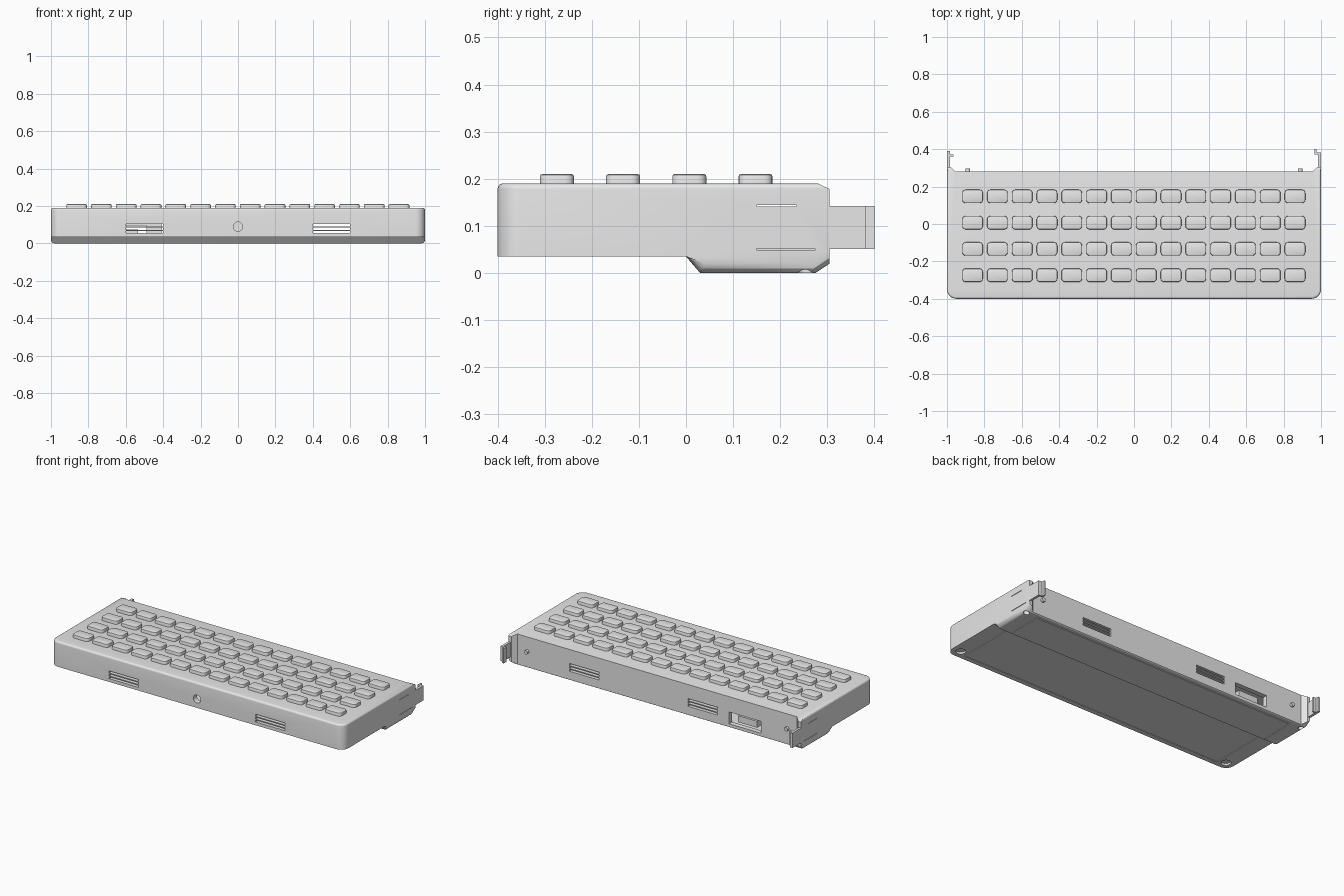
import bpy
import bmesh
import math
from mathutils import Matrix, Vector

cube = bpy.data.objects.get("Cube")
if cube:
    bpy.data.objects.remove(cube, do_unlink=True)

grey = bpy.data.materials.new("plain_grey")
grey.use_nodes = True
COLOUR = (0.8, 0.8, 0.8, 1)
grey.diffuse_color = COLOUR
grey.node_tree.nodes["Principled BSDF"].inputs["Base Color"].default_value = COLOUR


def finish(bm, name):
    """Turn a bmesh into a named grey object."""
    bmesh.ops.recalc_face_normals(bm, faces=bm.faces)
    mesh = bpy.data.meshes.new(name)
    bm.to_mesh(mesh)
    bm.free()
    mesh.materials.append(grey)
    obj = bpy.data.objects.new(name, mesh)
    bpy.context.collection.objects.link(obj)
    return obj


def add_box(bm, x0, x1, y0, y1, z0, z1):
    lo, hi = Vector((x0, y0, z0)), Vector((x1, y1, z1))
    m = Matrix.Translation((lo + hi) / 2) @ Matrix.Diagonal((*(hi - lo), 1))
    return bmesh.ops.create_cube(bm, size=1, matrix=m)["verts"]


def add_cylinder(bm, centre, radius, depth, along_y=False):
    m = Matrix.Translation(centre)
    if along_y:
        m = m @ Matrix.Rotation(math.pi / 2, 4, "X")
    bmesh.ops.create_cone(bm, cap_ends=True, segments=24, radius1=radius,
                          radius2=radius, depth=depth, matrix=m)


def add_prism(bm, points, offset):
    face = bm.faces.new([bm.verts.new(p) for p in points])
    new = bmesh.ops.extrude_face_region(bm, geom=[face])["geom"]
    moved = [v for v in new if isinstance(v, bmesh.types.BMVert)]
    bmesh.ops.translate(bm, verts=moved, vec=offset)
    bmesh.ops.recalc_face_normals(bm, faces=bm.faces)


def round_edges(bm, test, radius, segments):
    edges = [e for e in bm.edges if test(*[v.co for v in e.verts])]
    bmesh.ops.bevel(bm, geom=edges, offset=radius, segments=segments,
                    profile=0.5, affect="EDGES", clamp_overlap=True)


def cut(obj, cutter):
    """Subtract the cutter, keep the result and discard the cutter."""
    cutter.hide_render = True
    mod = obj.modifiers.new("cut", "BOOLEAN")
    mod.operation = "DIFFERENCE"
    mod.solver = "EXACT"
    mod.use_self = True
    mod.object = cutter
    bpy.context.view_layer.update()
    graph = bpy.context.evaluated_depsgraph_get()
    mesh = bpy.data.meshes.new_from_object(obj.evaluated_get(graph))
    obj.modifiers.clear()
    obj.data = mesh
    bpy.data.objects.remove(cutter, do_unlink=True)


def smooth(obj):
    bpy.ops.object.select_all(action="DESELECT")
    obj.select_set(True)
    bpy.context.view_layer.objects.active = obj
    bpy.ops.object.shade_smooth_by_angle(angle=math.radians(30))


# Case: side profile with a raised rear foot, swept across the width
TOP, FRONT, BACK, BASE = 0.19, -0.4, 0.28, 0.035
profile = [(FRONT, BASE), (FRONT, TOP), (BACK, TOP), (0.305, 0.178),
           (0.305, 0.02), (0.275, 0), (0.03, 0), (0, BASE)]
bm = bmesh.new()
add_prism(bm, [(-1, y, z) for y, z in profile], (2, 0, 0))
round_edges(bm, lambda a, b: max(a.y, b.y) < FRONT + 0.001
            and abs(a.x - b.x) < 0.001, 0.05, 6)
round_edges(bm, lambda a, b: min(a.z, b.z) > TOP - 0.001
            and min(a.y, b.y) < BACK - 0.001, 0.03, 5)
round_edges(bm, lambda a, b: abs(a.x - b.x) < 0.001 and abs(a.x) > 0.999
            and min(a.z, b.z) < 0.001 and min(a.y, b.y) > -0.001, 0.02, 3)
case = finish(bm, "case")

# Flat rear face between two side ears
bm = bmesh.new()
add_prism(bm, [(-0.955, BACK, -0.1), (0.955, BACK, -0.1),
               (0.995, 0.32, -0.1), (-0.995, 0.32, -0.1)], (0, 0, 0.4))
cut(case, finish(bm, "rear_cutter"))

# Hollow interior, deeper over the rear foot
bm = bmesh.new()
add_box(bm, -0.965, 0.965, -0.365, 0.25, 0.054, 0.16)
cut(case, finish(bm, "interior_cutter"))
bm = bmesh.new()
add_box(bm, -0.9, 0.9, 0.06, 0.249, 0.018, 0.07)
cut(case, finish(bm, "foot_cutter"))

# Vents, rear connector opening, front hole, foot recesses, flex slits
bm = bmesh.new()
for x, y in [(-0.5, FRONT), (0.5, FRONT), (0.5, BACK), (-0.31, BACK)]:
    for z in (0.061, 0.079, 0.097):
        add_box(bm, x - 0.1, x + 0.1, y - 0.06, y + 0.06, z - 0.006, z + 0.006)
add_box(bm, -0.71, -0.49, 0.22, 0.33, 0.022, 0.095)
add_cylinder(bm, (0, FRONT, 0.09), 0.025, 0.1, True)
for side in (-1, 1):
    add_cylinder(bm, (side * 0.945, -0.345, BASE), 0.028, 0.024)
    add_cylinder(bm, (side * 0.978, 0.253, 0), 0.017, 0.044)
    for z, end in ((0.143, 0.235), (0.05, 0.275)):
        add_box(bm, side * 0.955, side * 1.01, 0.15, end, z - 0.0015, z + 0.0015)
cut(case, finish(bm, "detail_cutter"))

# Seam of the bottom cover
bm = bmesh.new()
SEAM = 0.004
for side in (-1, 1):
    x = side * 0.9
    add_box(bm, x - SEAM / 2, x + SEAM / 2, -0.368, -0.01, 0.02, BASE + SEAM)
    add_box(bm, x - SEAM / 2, x + SEAM / 2, 0.04, 0.25, -0.01, SEAM)
add_box(bm, -0.9, 0.9, -0.37, -0.37 + SEAM, 0.02, BASE + SEAM)
add_box(bm, -0.9, 0.9, 0.248, 0.248 + SEAM, -0.01, SEAM)
cut(case, finish(bm, "seam_cutter"))
smooth(case)

# Keys: one rounded key repeated in a grid
bm = bmesh.new()
add_box(bm, -0.055, 0.055, -0.036, 0.036, -0.012, 0.02)
round_edges(bm, lambda a, b: abs(a.z - b.z) > 0.001, 0.018, 4)
round_edges(bm, lambda a, b: min(a.z, b.z) > 0.019, 0.005, 2)
keys = finish(bm, "keys")
keys.location = (-0.863, -0.274, TOP)
smooth(keys)
for count, step in ((14, (0.1326, 0, 0)), (4, (0, 0.1405, 0))):
    array = keys.modifiers.new("grid", "ARRAY")
    array.count = count
    array.use_relative_offset = False
    array.use_constant_offset = True
    array.constant_offset_displace = step

# Side clip arms with inward hooks, and small rear pegs
for name, side, tip in (("right", -1, 0.39), ("left", 1, 0.4)):
    bm = bmesh.new()
    add_box(bm, side * 0.985, side, 0.25, tip - 0.02, 0.051, 0.142)
    add_box(bm, side * 0.966, side, tip - 0.028, tip - 0.018, 0.051, 0.142)
    if side > 0:
        add_box(bm, 0.966, 0.976, tip - 0.028, tip, 0.051, 0.142)
    else:
        add_box(bm, -1, -0.985, tip - 0.028, tip, 0.051, 0.142)
    finish(bm, name + "_clip_arm")
    bm = bmesh.new()
    add_cylinder(bm, (side * 0.888, BACK + 0.003, 0.1), 0.012, 0.025, True)
    smooth(finish(bm, name + "_rear_peg"))

# Connector seen inside the rear opening
bm = bmesh.new()
add_box(bm, -0.665, -0.535, 0.17, 0.255, 0.035, 0.075)
finish(bm, "connector")
